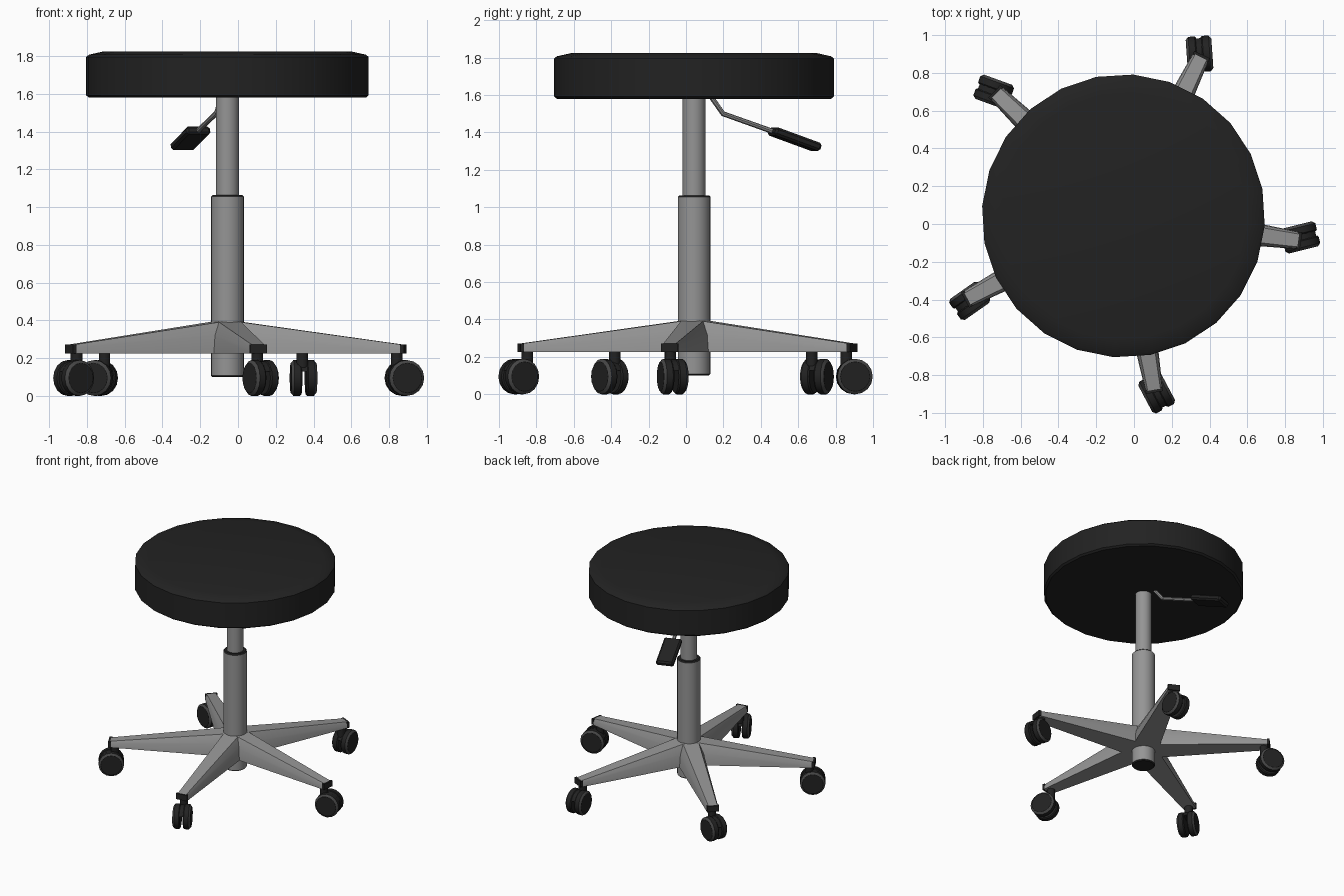
import bpy, bmesh, math
from mathutils import Matrix, Vector

if "Cube" in bpy.data.objects:
    bpy.data.objects.remove(bpy.data.objects["Cube"])

CX, CY = -0.056, 0.043
STEP = math.radians(72)
HUB = Matrix.Translation((CX, CY, 0))


def material(name, v):
    m = bpy.data.materials.new(name)
    m.diffuse_color = (v, v, v, 1)
    m.use_nodes = True
    m.node_tree.nodes["Principled BSDF"].inputs["Base Color"].default_value = m.diffuse_color
    return m


METAL = material("grey metal", 0.30)
BLACK = material("black", 0.016)
RIM = material("dark grey", 0.06)


def finish(bm, name, mats, angle=35):
    bmesh.ops.recalc_face_normals(bm, faces=bm.faces)
    me = bpy.data.meshes.new(name)
    bm.to_mesh(me)
    bm.free()
    for m in mats:
        me.materials.append(m)
    ob = bpy.data.objects.new(name, me)
    bpy.context.collection.objects.link(ob)
    bpy.ops.object.select_all(action='DESELECT')
    ob.select_set(True)
    bpy.context.view_layer.objects.active = ob
    bpy.ops.object.shade_smooth_by_angle(angle=math.radians(angle))
    return ob


def loft(bm, rings, mat=None):
    """Joins rings of points with faces and closes both ends; mat(i) colours band i."""
    vs = [[bm.verts.new(p) for p in r] for r in rings]
    n = len(vs[0])
    for i in range(len(vs) - 1):
        for j in range(n):
            k = (j + 1) % n
            f = bm.faces.new((vs[i][j], vs[i][k], vs[i + 1][k], vs[i + 1][j]))
            f.material_index = mat(i) if mat else 0
    return bm.faces.new(vs[0]), bm.faces.new(vs[-1])


def lathe(bm, profile, n, m, mat=None, phase=0):
    rings = [[m @ Vector((r * math.cos(phase + 2 * math.pi * j / n),
                          r * math.sin(phase + 2 * math.pi * j / n), z)) for j in range(n)]
             for r, z in profile]
    return loft(bm, rings, mat)


# padded round seat
bm = bmesh.new()
lathe(bm, [(0.735, 1.58), (0.75, 1.592), (0.75, 1.795), (0.735, 1.807), (0.655, 1.825)],
      24, HUB, phase=math.radians(-4))
finish(bm, "seat", [BLACK])

# gas lift: thin piston and wider outer tube with dark ends
bm = bmesh.new()
lathe(bm, [(0.061, 1.04), (0.061, 1.585)], 24, HUB)
finish(bm, "piston", [METAL])
bm = bmesh.new()
caps = lathe(bm, [(0.079, 0.10), (0.087, 0.108), (0.087, 1.056), (0.079, 1.064)],
             24, HUB, lambda i: 0 if i == 1 else 1)
for f in caps:
    f.material_index = 1
finish(bm, "outer_tube", [METAL, BLACK])


# five tapered base legs with dark end plugs
def leg_section(r, wb, wm, wt, top):
    z0, zm = 0.225, 0.225 + (top - 0.225) * 0.6
    return [(r, -wb, z0), (r, wb, z0), (r, wm, zm), (r, wt, top), (r, -wt, top), (r, -wm, zm)]


for k in range(5):
    m = HUB @ Matrix.Rotation(math.radians(-8) + k * STEP, 4, 'Z')
    bm = bmesh.new()
    rings = [leg_section(0.0, 0.105, 0.095, 0.062, 0.402),
             leg_section(0.935, 0.046, 0.043, 0.034, 0.272)]
    loft(bm, [[m @ Vector(p) for p in r] for r in rings])
    finish(bm, f"base_leg_{k + 1}", [METAL], 50)
    bm = bmesh.new()
    rings = [[(r, -0.046, 0.225), (r, 0.046, 0.225), (r, 0.046, 0.272), (r, -0.046, 0.272)]
             for r in (0.93, 0.95)]
    loft(bm, [[m @ Vector(p) for p in r] for r in rings])
    finish(bm, f"leg_plug_{k + 1}", [BLACK])
    bm = bmesh.new()
    lathe(bm, [(0.031, 0.15), (0.031, 0.23)], 12, m @ Matrix.Translation((0.905, 0, 0)))
    finish(bm, f"caster_stem_{k + 1}", [BLACK])

# twin wheel casters: position and rolling angle of each
for k, (x, y, a) in enumerate([(0.881, -0.071, 14), (0.347, 0.90, 94), (-0.743, 0.70, 160),
                               (-0.87, -0.407, 35), (0.12, -0.894, 118)]):
    m = Matrix.Translation((x, y, 0.095)) @ Matrix.Rotation(math.radians(a), 4, 'Z')
    bm = bmesh.new()
    for s in (-1, 1):
        axle = m @ Matrix.Rotation(-s * math.pi / 2, 4, 'X')
        lathe(bm, [(0.088, 0.012), (0.095, 0.02), (0.095, 0.054), (0.081, 0.066), (0.078, 0.068)],
              16, axle, lambda i: 1 if i == 2 else 0)
    finish(bm, f"caster_wheels_{k + 1}", [BLACK, RIM], 25)
    # hood joining the wheels over their upper half
    arc = [(0.09 * math.cos(t), 0.09 * math.sin(t))
           for t in (math.pi * (0.12 + 0.76 * i / 8) for i in range(9))]
    bm = bmesh.new()
    loft(bm, [[m @ Vector((px, w, pz)) for px, pz in arc] for w in (-0.04, 0.04)])
    finish(bm, f"caster_hood_{k + 1}", [BLACK])

# height lever: bent rod and flat paddle
m = HUB @ Matrix.Rotation(math.radians(110), 4, 'Z')
bm = bmesh.new()
rings = []
for r, z, tilt in [(0.09, 1.60, -55), (0.165, 1.50, -36), (0.47, 1.398, -19)]:
    f = m @ Matrix.Translation((r, 0, z)) @ Matrix.Rotation(math.radians(-tilt), 4, 'Y')
    rings.append([f @ Vector((0, 0.014 * math.cos(j * math.pi / 4), 0.014 * math.sin(j * math.pi / 4)))
                  for j in range(8)])
loft(bm, rings)
finish(bm, "lever_rod", [METAL])
bm = bmesh.new()
f = m @ Matrix.Translation((0.572, 0, 1.364)) @ Matrix.Rotation(math.radians(19), 4, 'Y')
bmesh.ops.create_cube(bm, size=1, matrix=f @ Matrix.Diagonal((0.275, 0.135, 0.045, 1)))
bmesh.ops.bevel(bm, geom=bm.edges[:], offset=0.012, segments=1, affect='EDGES')
finish(bm, "lever_paddle", [BLACK])
